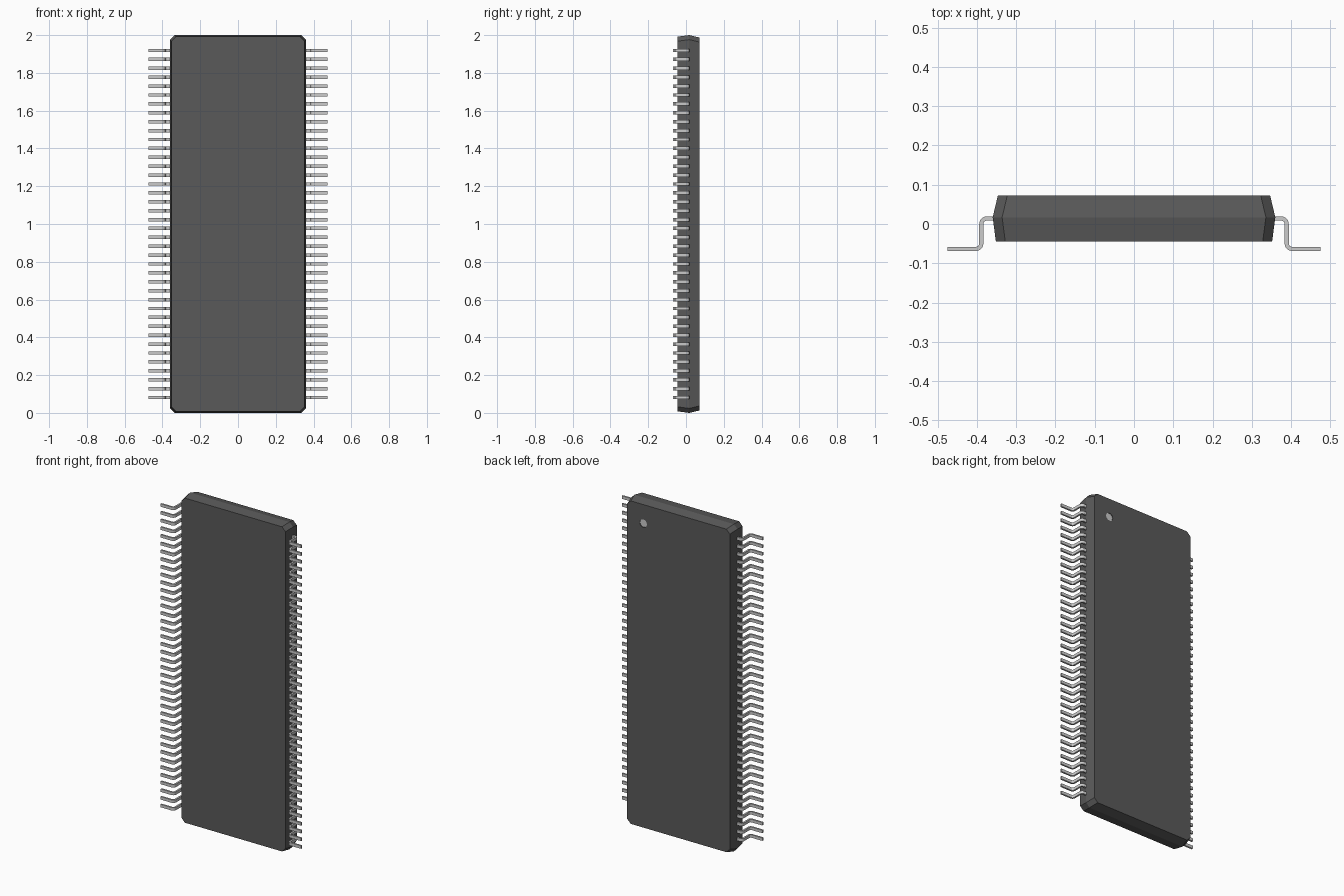
import bpy, bmesh
from math import sin, cos, pi
from mathutils import Vector, Matrix

if "Cube" in bpy.data.objects:
    bpy.data.objects.remove(bpy.data.objects["Cube"])

LEADS, PITCH = 40, 0.0471


def make_object(name, bm):
    bmesh.ops.recalc_face_normals(bm, faces=bm.faces[:])
    mesh = bpy.data.meshes.new(name)
    bm.to_mesh(mesh)
    bm.free()
    ob = bpy.data.objects.new(name, mesh)
    bpy.context.collection.objects.link(ob)
    return ob


def activate(ob):
    bpy.ops.object.select_all(action='DESELECT')
    ob.select_set(True)
    bpy.context.view_layer.objects.active = ob


def disc(name, center, radius, depth):
    bm = bmesh.new()
    bmesh.ops.create_cone(bm, cap_ends=True, segments=32, radius1=radius,
                          radius2=radius, depth=depth,
                          matrix=Matrix.Translation(center) @ Matrix.Rotation(pi / 2, 4, 'X'))
    return make_object(name, bm)


# package body: chamfered rectangles lofted, widest at the parting line
def outline(bm, y, inset, c=0.024):
    w, h = 0.36 - inset, 1.0 - inset
    corner = [(w, h - c), (w - c, h)]
    pts = (corner + [(-x, z) for x, z in reversed(corner)]
           + [(-x, -z) for x, z in corner] + [(x, -z) for x, z in reversed(corner)])
    return [bm.verts.new((x, y, z + 1.0)) for x, z in pts]


bm = bmesh.new()
rings = [outline(bm, -0.044, 0.008), outline(bm, 0.017, 0.0), outline(bm, 0.072, 0.013)]
for a, b in zip(rings, rings[1:]):
    for i in range(8):
        j = (i + 1) % 8
        bm.faces.new((a[i], a[j], b[j], b[i]))
bm.faces.new(rings[0])
bm.faces.new(rings[-1])
body = make_object("package_body", bm)
dark = bpy.data.materials.new("dark_resin")
dark.diffuse_color = (0.1, 0.1, 0.1, 1)
dark.use_nodes = True
dark.node_tree.nodes["Principled BSDF"].inputs["Base Color"].default_value = dark.diffuse_color
body.data.materials.append(dark)

# shallow pin-one recess with a pale floor
spot = Vector((0.238, 0.072, 1.872))
cutter = disc("recess_cutter", spot, 0.024, 0.012)
cutter.hide_render = True
cut = body.modifiers.new("recess", 'BOOLEAN')
cut.object, cut.operation, cut.solver = cutter, 'DIFFERENCE', 'EXACT'
activate(body)
bpy.ops.object.modifier_apply(modifier=cut.name)
bpy.data.objects.remove(cutter)
disc("pin_one_mark", spot - Vector((0, 0.005, 0)), 0.0238, 0.003)

# gull-wing lead: bent strip, mirrored left/right and arrayed upwards
leg_x, top_y, foot_y, r, t, width = 0.389, 0.014, -0.0635, 0.014, 0.0105, 0.018
path = [(0.345, top_y, 0, 1)]                      # x, y, normal x, normal y
for i in range(7):
    a = pi / 2 * (1 - i / 6)
    path.append((leg_x - r + r * cos(a), top_y - r + r * sin(a), cos(a), sin(a)))
for i in range(7):
    a = pi + pi / 2 * i / 6
    path.append((leg_x + r + r * cos(a), foot_y + r + r * sin(a), -cos(a), -sin(a)))
path.append((0.475, foot_y, 0, 1))

bm = bmesh.new()
z0 = 1.0 - PITCH * (LEADS - 1) / 2
sections = []
for x, y, nx, ny in path:
    sections.append([bm.verts.new((x + s * nx * t / 2, y + s * ny * t / 2, z0 + d * width / 2))
                     for s, d in ((1, 1), (1, -1), (-1, -1), (-1, 1))])
for a, b in zip(sections, sections[1:]):
    for i in range(4):
        j = (i + 1) % 4
        bm.faces.new((a[i], a[j], b[j], b[i]))
bm.faces.new(sections[0])
bm.faces.new(sections[-1])
leads = make_object("leads", bm)
activate(leads)
bpy.ops.object.shade_smooth_by_angle(angle=pi / 6)
mirror = leads.modifiers.new("both_sides", 'MIRROR')
mirror.use_axis[0] = True
array = leads.modifiers.new("row", 'ARRAY')
array.count = LEADS
array.use_relative_offset = False
array.use_constant_offset = True
array.constant_offset_displace = (0, 0, PITCH)
